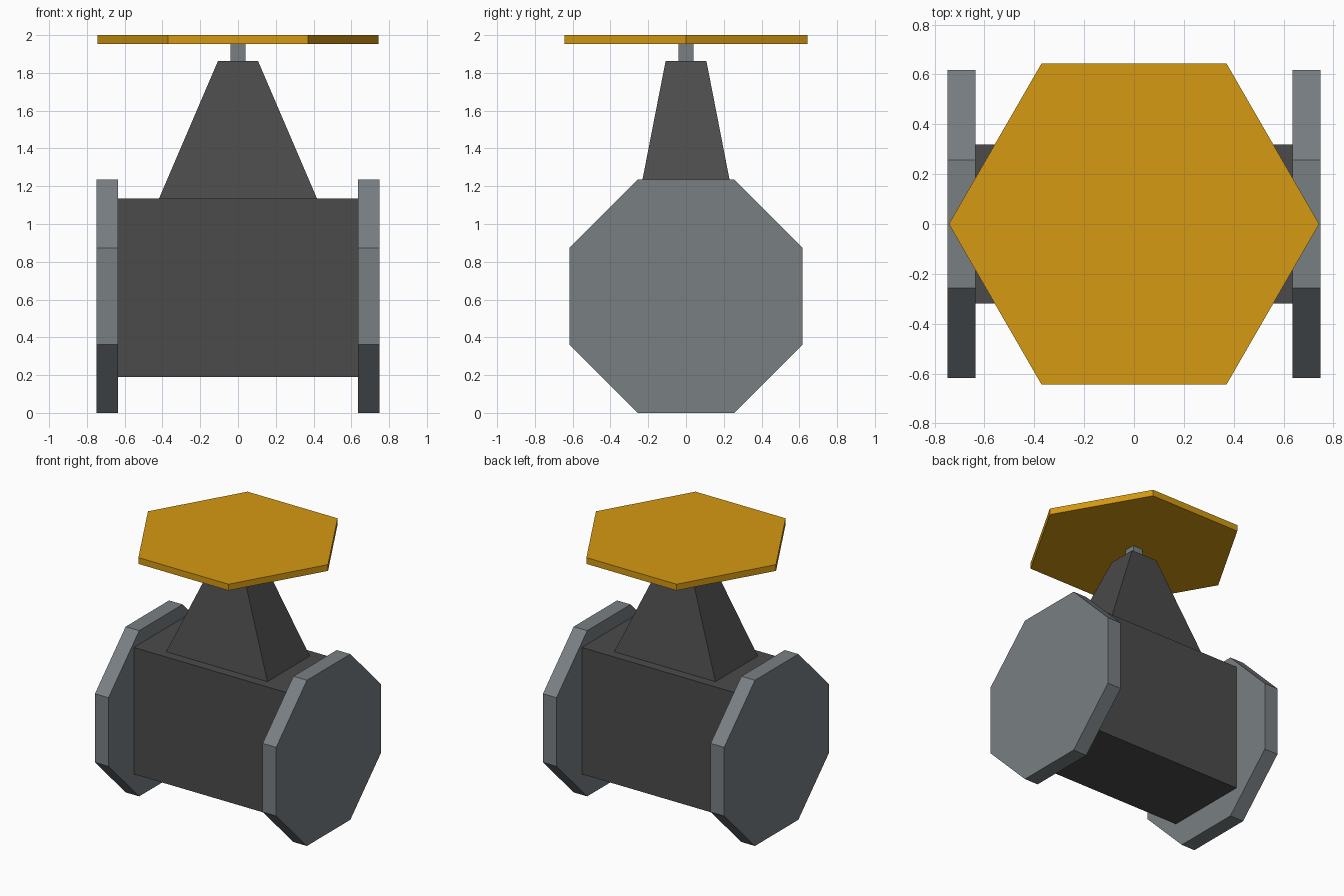
import bpy
from math import pi, cos, sin

default = bpy.data.objects.get("Cube")
if default:
    bpy.data.objects.remove(default, do_unlink=True)


def material(name, rgb):
    m = bpy.data.materials.new(name)
    m.use_nodes = True
    m.diffuse_color = (*rgb, 1)
    m.node_tree.nodes["Principled BSDF"].inputs["Base Color"].default_value = (*rgb, 1)
    return m


yellow = material("yellow paint", (0.66, 0.32, 0.006))
steel = material("grey steel", (0.19, 0.212, 0.225))
iron = material("dark iron", (0.07, 0.07, 0.07))


def loft(name, bottom, top, z0, z1, mat):
    """Flat-faced solid between two matching outlines."""
    n = len(bottom)
    verts = [(x, y, z0) for x, y in bottom] + [(x, y, z1) for x, y in top]
    faces = [tuple(reversed(range(n))), tuple(range(n, 2 * n))]
    faces += [(i, (i + 1) % n, (i + 1) % n + n, i + n) for i in range(n)]
    mesh = bpy.data.meshes.new(name)
    mesh.from_pydata(verts, [], faces)
    mesh.materials.append(mat)
    obj = bpy.data.objects.new(name, mesh)
    bpy.context.collection.objects.link(obj)
    return obj


def rect(hx, hy):
    return [(-hx, -hy), (hx, -hy), (hx, hy), (-hx, hy)]


def polygon(sides, radius, turn=0.0):
    angles = [turn + 2 * pi * i / sides for i in range(sides)]
    return [(radius * cos(a), radius * sin(a)) for a in angles]


# Pipe body, tapered bonnet and square stem
loft("valve_body", rect(0.638, 0.319), rect(0.638, 0.319), 0.19, 1.135, iron)
loft("bonnet", rect(0.418, 0.25), rect(0.106, 0.108), 1.135, 1.863, iron)
loft("stem", rect(0.041, 0.041), rect(0.041, 0.041), 1.863, 1.955, steel)

# Hexagonal handwheel
hexagon = polygon(6, 0.743)
loft("handwheel", hexagon, hexagon, 1.953, 2.0, yellow)

# Octagonal end flanges, turned to face along x
octagon = polygon(8, 0.618 / cos(pi / 8), pi / 8)
for name, x in (("left_flange", 0.636), ("right_flange", -0.748)):
    flange = loft(name, octagon, octagon, 0, 0.112, steel)
    flange.rotation_euler = (0, pi / 2, 0)
    flange.location = (x, 0, 0.618)
